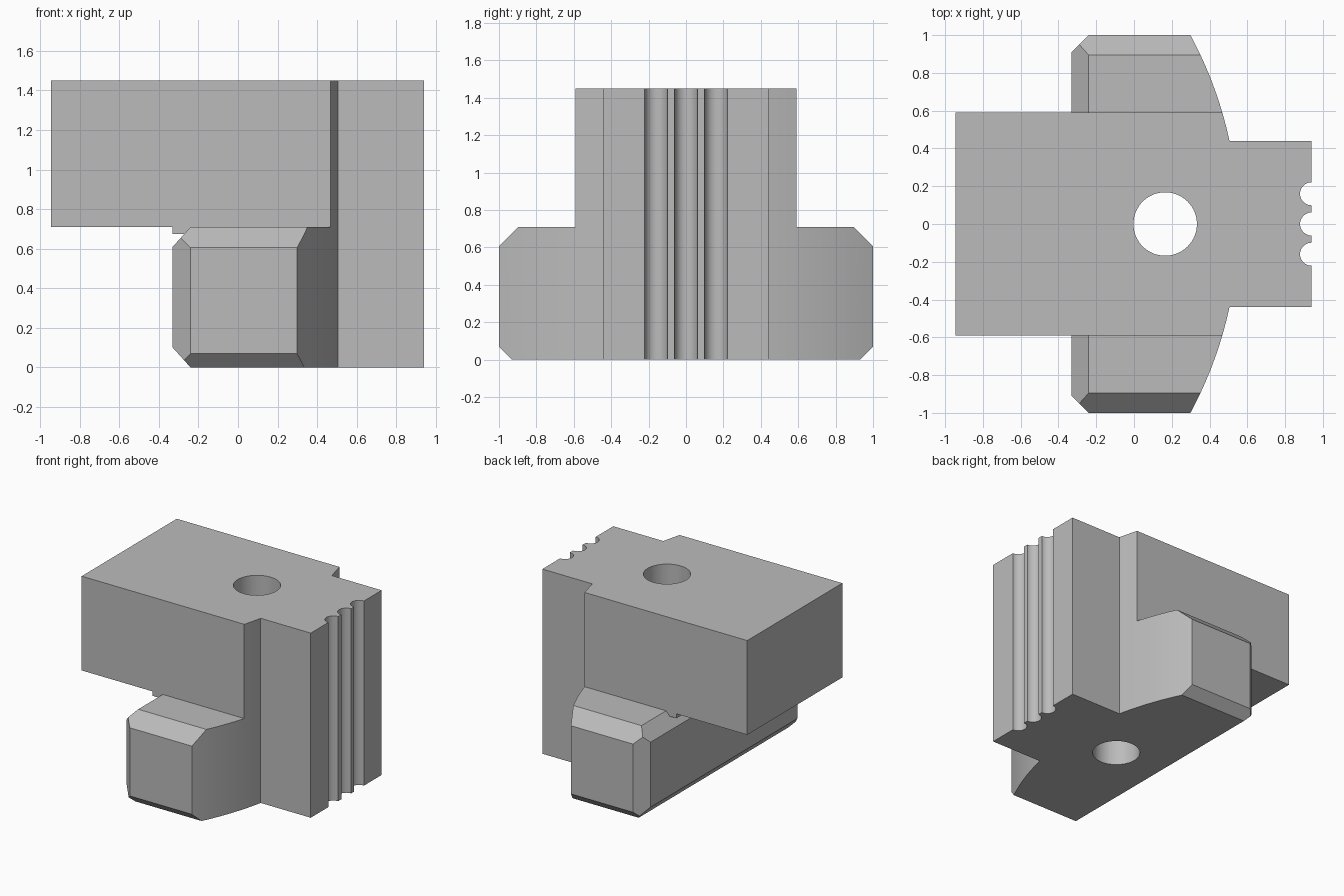
import bpy, bmesh, math
from mathutils import Vector

old = bpy.data.objects.get("Cube")
if old:
    bpy.data.objects.remove(old, do_unlink=True)

steel = bpy.data.materials.new("plain grey steel")
steel.use_nodes = True
GREY = (0.5, 0.5, 0.5, 1)
steel.diffuse_color = GREY
steel.node_tree.nodes["Principled BSDF"].inputs["Base Color"].default_value = GREY


def prism(name, outline, z0, z1, cuts=()):
    """Extrude a plan outline upward, then trim it with planes (point, outward normal)."""
    bm = bmesh.new()
    face = bm.faces.new([bm.verts.new((x, y, z0)) for x, y in outline])
    up = bmesh.ops.extrude_face_region(bm, geom=[face])["geom"]
    bmesh.ops.translate(bm, vec=(0, 0, z1 - z0),
                        verts=[v for v in up if isinstance(v, bmesh.types.BMVert)])
    for point, normal in cuts:
        geom = bm.verts[:] + bm.edges[:] + bm.faces[:]
        res = bmesh.ops.bisect_plane(bm, geom=geom, plane_co=point, plane_no=normal,
                                     clear_outer=True)
        rim = [e for e in res["geom_cut"] if isinstance(e, bmesh.types.BMEdge)]
        bmesh.ops.contextual_create(bm, geom=rim)
    bmesh.ops.recalc_face_normals(bm, faces=bm.faces)
    mesh = bpy.data.meshes.new(name)
    bm.to_mesh(mesh)
    bm.free()
    mesh.materials.append(steel)
    obj = bpy.data.objects.new(name, mesh)
    bpy.context.collection.objects.link(obj)
    return obj


def combine(target, other, operation):
    """Apply a boolean and discard the second solid."""
    mod = target.modifiers.new("join", 'BOOLEAN')
    mod.object, mod.operation, mod.solver = other, operation, 'EXACT'
    bpy.ops.object.select_all(action='DESELECT')
    bpy.context.view_layer.objects.active = target
    target.select_set(True)
    bpy.ops.object.modifier_apply(modifier=mod.name)
    bpy.data.objects.remove(other, do_unlink=True)


def rect(x0, x1, y):
    return [(x0, -y), (x1, -y), (x1, y), (x0, y)]


def circle(cx, cy, r, n):
    return [(cx + r * math.cos(2 * math.pi * i / n), cy + r * math.sin(2 * math.pi * i / n))
            for i in range(n)]


# Shared bulging side of the bar and the block
BULGE = 2.1
BLOCK_Y, TANG_Y, TOP, STEP = 0.59, 0.44, 1.45, 0.71


def bulge(y):
    return (-1.548 + math.sqrt(BULGE ** 2 - y ** 2), y)


near = [bulge(BLOCK_Y + (TANG_Y - BLOCK_Y) * i / 4) for i in range(5)]
far = [bulge(1 + (BLOCK_Y - 1) * i / 10) for i in range(10)]


def with_bulge(x0, side):
    mirrored = [(x, -y) for x, y in side]
    return [(x0, -side[0][1])] + mirrored + side[::-1] + [(x0, side[0][1])]


# Cross bar with chamfered ends and long edges
cuts = []
for s in (-1, 1):
    cuts += [
        (Vector((0, s, 0.605)), Vector((0, s, 1))),
        (Vector((0, s, 0.07)), Vector((0, s, -1))),
        (Vector((-0.24, s, 0)), Vector((-1, s, 0))),
    ]
cuts += [(Vector((-0.24, 0, STEP)), Vector((-0.1, 0, 0.09))),
         (Vector((-0.24, 0, 0)), Vector((-0.1, 0, -0.09)))]
body = prism("clamp_jaw_body", with_bulge(-0.33, far + near), 0, STEP, cuts)

# Upper block, thin lip beneath it, full-height tang
combine(body, prism("lip", rect(-0.33, 0, BLOCK_Y), 0.675, 0.8), 'UNION')
combine(body, prism("upper_block", with_bulge(-0.945, near), STEP, TOP), 'UNION')
combine(body, prism("tang", rect(0.1, 0.94, TANG_Y), 0, TOP), 'UNION')

# Bolt hole and three grip grooves
combine(body, prism("bolt_hole", circle(0.165, 0, 0.168, 64), -0.1, 1.6), 'DIFFERENCE')
for i in (-1, 0, 1):
    combine(body, prism("grip_groove", circle(0.94, 0.16 * i, 0.061, 32), -0.1, 1.6),
            'DIFFERENCE')

bpy.ops.object.select_all(action='DESELECT')
body.select_set(True)
bpy.context.view_layer.objects.active = body
bpy.ops.object.shade_smooth_by_angle(angle=math.radians(15))
